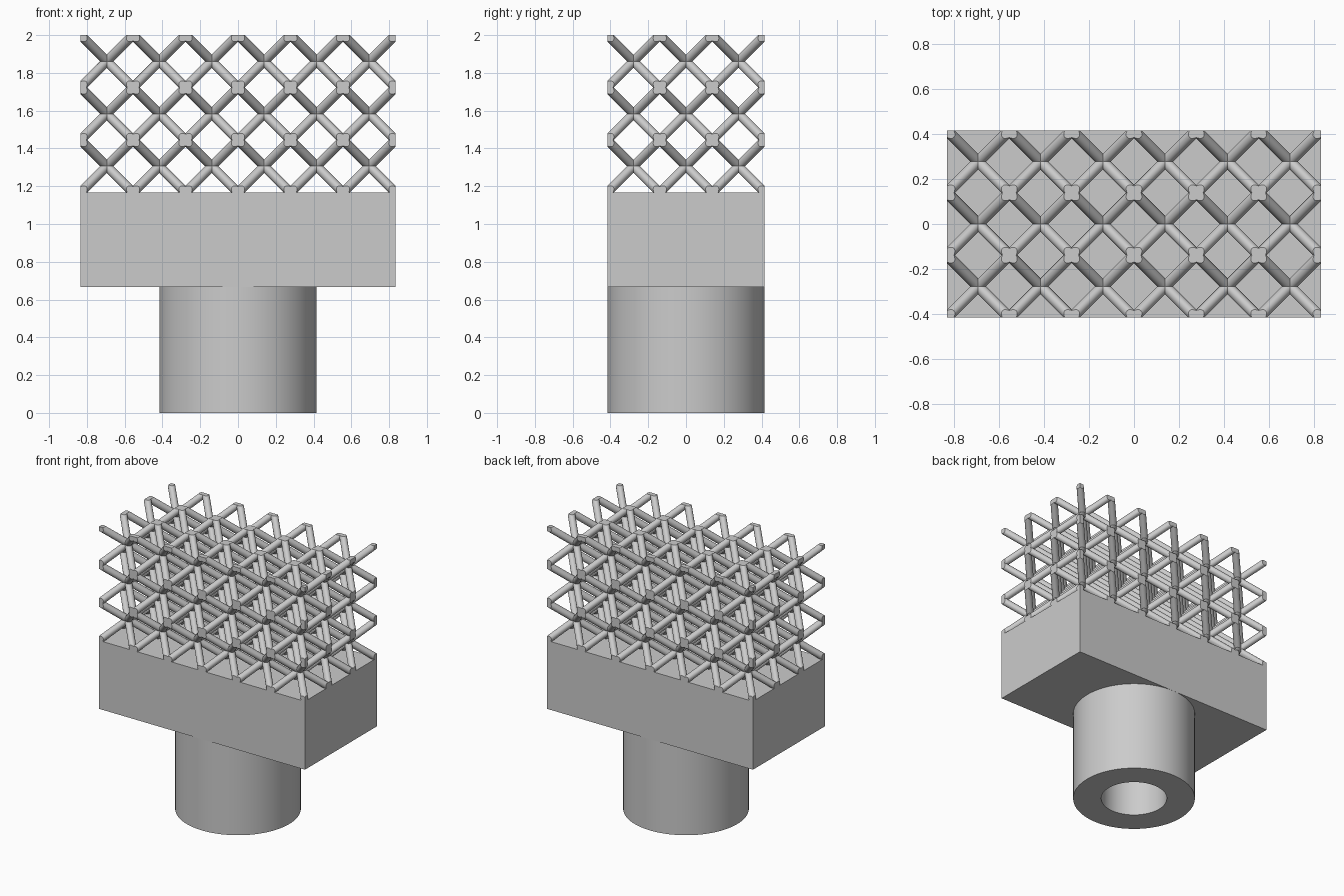
import bpy
import bmesh
import math
from mathutils import Vector, Matrix

CELL = 1 / 3.6                  # lattice cell edge
NX, NY, NZ = 6, 3, 3            # lattice cells along each axis
HX, HY = NX * CELL / 2, NY * CELL / 2
STEM_TOP, BLOCK_TOP = 0.667, 1.167
TOP = BLOCK_TOP + NZ * CELL
STRUT_R, BORE_R = 0.025, 0.225

cube = bpy.data.objects.get("Cube")
if cube:
    bpy.data.objects.remove(cube, do_unlink=True)

grey = bpy.data.materials.new("light_grey")
grey.use_nodes = True
grey.diffuse_color = (0.6, 0.6, 0.6, 1)
grey.node_tree.nodes["Principled BSDF"].inputs["Base Color"].default_value = (0.6, 0.6, 0.6, 1)


def finish(bm, name, smooth=False):
    bmesh.ops.recalc_face_normals(bm, faces=bm.faces[:])
    mesh = bpy.data.meshes.new(name)
    bm.to_mesh(mesh)
    bm.free()
    mesh.materials.append(grey)
    obj = bpy.data.objects.new(name, mesh)
    bpy.context.collection.objects.link(obj)
    if smooth:
        bpy.ops.object.select_all(action='DESELECT')
        obj.select_set(True)
        bpy.context.view_layer.objects.active = obj
        bpy.ops.object.shade_smooth_by_angle(angle=math.radians(30))
    return obj


# Hollow stem: revolved rectangular section
bm = bmesh.new()
section = [(BORE_R, 0), (HY, 0), (HY, STEM_TOP), (BORE_R, STEM_TOP)]
verts = [bm.verts.new((r, 0, z)) for r, z in section]
edges = [bm.edges.new((verts[i], verts[i - 1])) for i in range(4)]
bmesh.ops.spin(bm, geom=verts + edges, cent=(0, 0, 0), axis=(0, 0, 1),
               angle=math.tau, steps=96, use_merge=True)
bmesh.ops.remove_doubles(bm, verts=bm.verts[:], dist=1e-5)
finish(bm, "hollow_stem", True)

# Solid block on the stem
bm = bmesh.new()
size = Matrix.Diagonal((2 * HX, 2 * HY, BLOCK_TOP - STEM_TOP, 1))
middle = Matrix.Translation((0, 0, (STEM_TOP + BLOCK_TOP) / 2))
bmesh.ops.create_cube(bm, size=1, matrix=middle @ size)
finish(bm, "block")


# Lattice: diagonal struts running straight through the cells
def inside(c):
    return 0 <= c[0] < NX and 0 <= c[1] < NY and 0 <= c[2] < NZ


def add_strut(bm, start, end):
    axis = end - start
    turn = axis.to_track_quat('Z', 'Y').to_matrix().to_4x4()
    bmesh.ops.create_cone(bm, cap_ends=True, segments=20, radius1=STRUT_R,
                          radius2=STRUT_R, depth=axis.length + 6 * STRUT_R,
                          matrix=Matrix.Translation((start + end) / 2) @ turn)


bm = bmesh.new()
origin = Vector((-HX, -HY, BLOCK_TOP))
for sx in (-1, 1):
    for sy in (-1, 1):
        step = Vector((sx, sy, 1))
        for i in range(NX):
            for j in range(NY):
                for k in range(NZ):
                    cell = Vector((i, j, k))
                    if inside(cell - step):
                        continue        # already part of a longer strut
                    count = 1
                    while inside(cell + step * count):
                        count += 1
                    first = cell + Vector((sx < 0, sy < 0, 0))
                    add_strut(bm, origin + first * CELL,
                              origin + (first + step * count) * CELL)

# Trim the struts flush with the envelope, rooted slightly in the block
planes = [((HX, 0, 0), (1, 0, 0)), ((-HX, 0, 0), (-1, 0, 0)),
          ((0, HY, 0), (0, 1, 0)), ((0, -HY, 0), (0, -1, 0)),
          ((0, 0, TOP), (0, 0, 1)), ((0, 0, BLOCK_TOP - 0.005), (0, 0, -1))]
for point, normal in planes:
    bmesh.ops.bisect_plane(bm, geom=bm.verts[:] + bm.edges[:] + bm.faces[:],
                           dist=1e-6, plane_co=point, plane_no=normal,
                           clear_outer=True)
    rim = [e for e in bm.edges if e.is_boundary]
    bmesh.ops.holes_fill(bm, edges=rim, sides=0)
finish(bm, "lattice", True)
